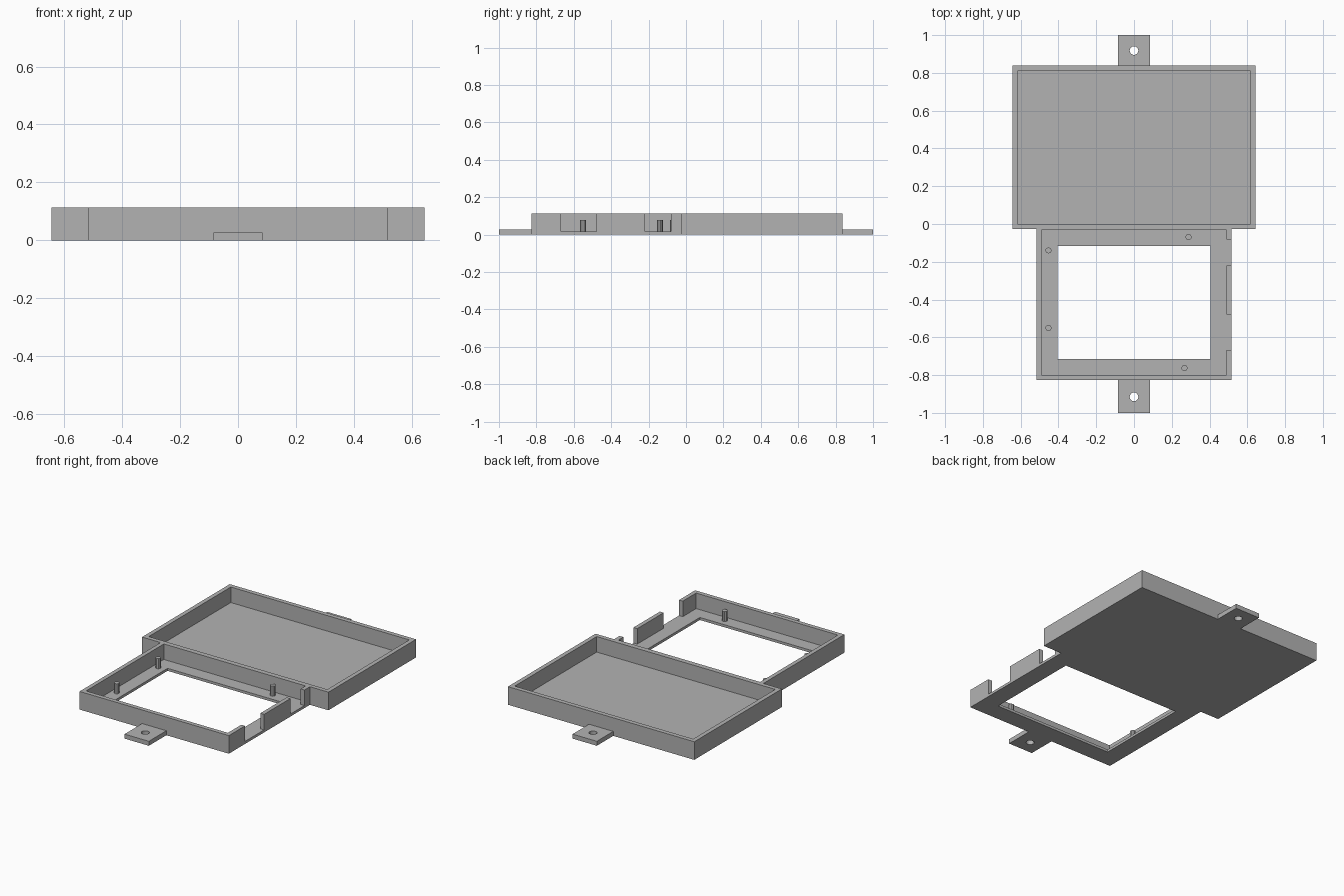
import bpy

if "Cube" in bpy.data.objects:
    bpy.data.objects.remove(bpy.data.objects["Cube"])

H = 0.113        # wall height
FLOOR = 0.016    # floor thickness
TAB = 0.028      # mounting tab thickness

grey = bpy.data.materials.new("plain grey")
grey.diffuse_color = (0.45, 0.45, 0.45, 1)
grey.use_nodes = True
grey.node_tree.nodes["Principled BSDF"].inputs["Base Color"].default_value = grey.diffuse_color


def box(name, x0, x1, y0, y1, z0, z1):
    bpy.ops.mesh.primitive_cube_add(
        size=1, location=((x0 + x1) / 2, (y0 + y1) / 2, (z0 + z1) / 2))
    o = bpy.context.object
    o.name = name
    o.scale = (x1 - x0, y1 - y0, z1 - z0)
    bpy.ops.object.transform_apply(location=True, rotation=False, scale=True)
    o.data.materials.append(grey)
    return o


def cylinder(name, x, y, r, z0, z1, sides):
    bpy.ops.mesh.primitive_cylinder_add(
        vertices=sides, radius=r, depth=z1 - z0, location=(x, y, (z0 + z1) / 2))
    o = bpy.context.object
    o.name = name
    o.data.materials.append(grey)
    return o


def cut(target, cutter):
    cutter.hide_render = True
    m = target.modifiers.new("cut", 'BOOLEAN')
    m.operation = 'DIFFERENCE'
    m.solver = 'EXACT'
    m.object = cutter
    bpy.context.view_layer.objects.active = target
    bpy.ops.object.modifier_apply(modifier=m.name)
    bpy.data.objects.remove(cutter, do_unlink=True)


# Wide rear tray
tray = box("rear_tray", -0.644, 0.644, -0.027, 0.838, 0, H)
cut(tray, box("tray_pocket", -0.617, 0.617, 0.0, 0.81, FLOOR, 0.2))

# Front frame with window opening and two notches in the right wall
frame = box("front_frame", -0.516, 0.516, -0.827, -0.027, 0, H)
cut(frame, box("frame_pocket", -0.49, 0.49, -0.80, -0.032, FLOOR, 0.2))
cut(frame, box("window", -0.405, 0.405, -0.715, -0.117, -0.1, 0.2))
for y0, y1 in ((-0.668, -0.479), (-0.219, -0.081)):
    cut(frame, box("side_notch", 0.47, 0.6, y0, y1, FLOOR, 0.2))

# Locating pins on the frame floor
for x, y in ((-0.453, -0.14), (-0.453, -0.55), (0.289, -0.069), (0.267, -0.763)):
    cylinder("locating_pin", x, y, 0.016, FLOOR - 0.004, 0.079, 10)

# Mounting tabs with screw holes
for name, y0, y1, hy in (("rear_tab", 0.838, 1.0, 0.918),
                         ("front_tab", -1.0, -0.827, -0.915)):
    tab = box(name, -0.084, 0.084, y0, y1, 0, TAB)
    cut(tab, cylinder("screw_hole", 0, hy, 0.023, -0.1, 0.1, 16))
